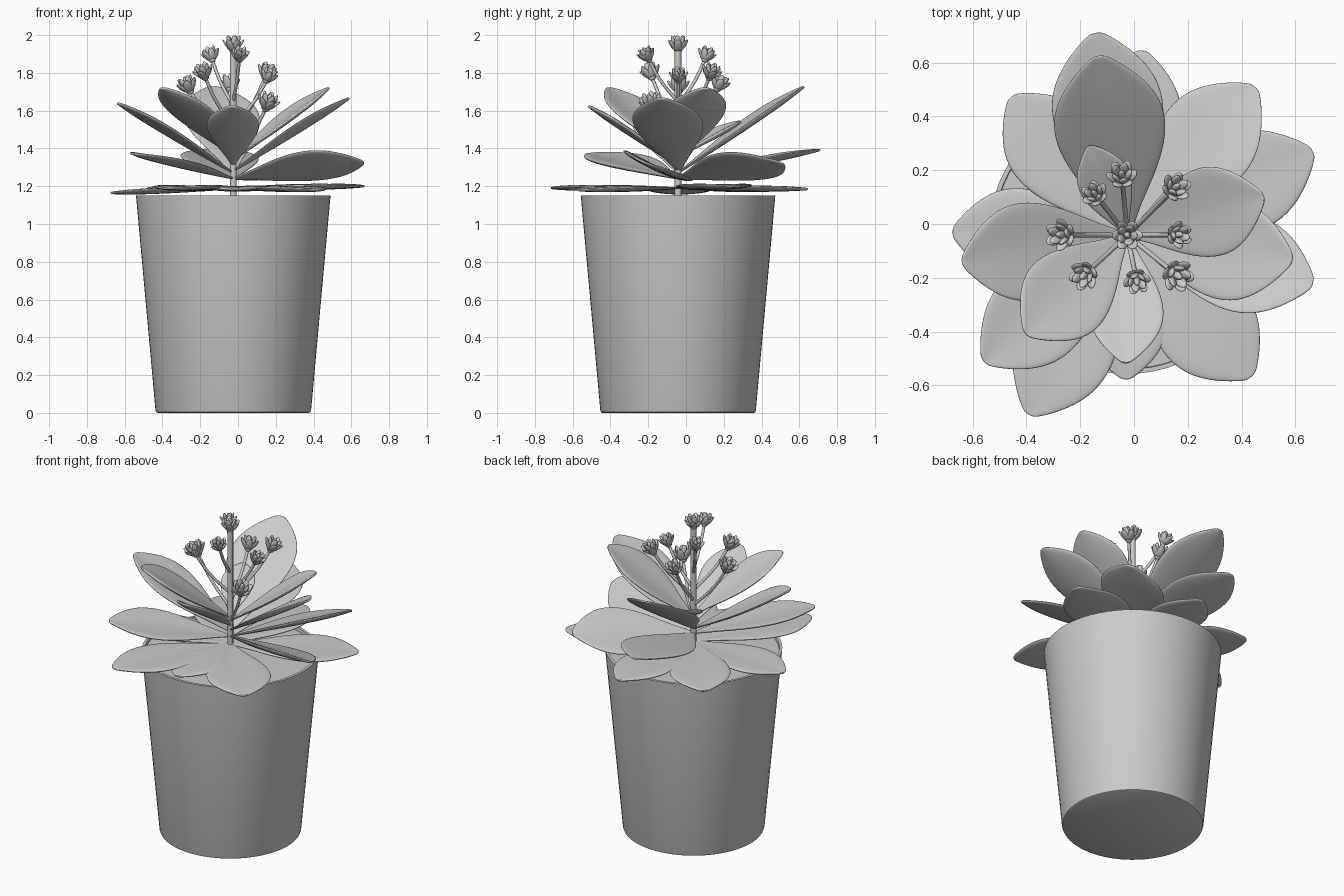
import bpy, bmesh, math
from mathutils import Vector, Matrix

if "Cube" in bpy.data.objects:
    bpy.data.objects.remove(bpy.data.objects["Cube"])

CX, CY = -0.025, -0.042


def make_object(name, bm):
    bmesh.ops.recalc_face_normals(bm, faces=bm.faces)
    me = bpy.data.meshes.new(name)
    bm.to_mesh(me)
    bm.free()
    ob = bpy.data.objects.new(name, me)
    bpy.context.collection.objects.link(ob)
    return ob


def lathe(name, profile, segs=64):
    """Revolve (radius, z) points around the plant axis; both ends meet the axis."""
    bm = bmesh.new()
    vs = [bm.verts.new((CX + r, CY, z)) for r, z in profile]
    es = [bm.edges.new(p) for p in zip(vs, vs[1:])]
    bmesh.ops.spin(bm, geom=vs + es, cent=(CX, CY, 0), axis=(0, 0, 1),
                   angle=2 * math.pi, steps=segs, use_duplicate=False)
    bmesh.ops.remove_doubles(bm, verts=bm.verts, dist=1e-4)
    ob = make_object(name, bm)
    bpy.context.view_layer.objects.active = ob
    ob.select_set(True)
    bpy.ops.object.shade_smooth_by_angle(angle=math.radians(35))
    ob.select_set(False)
    return ob


# Pot with a thin wall, and the soil filling it almost to the rim
lathe("pot", [(0, 0), (0.40, 0), (0.408, 0.004), (0.412, 0.015), (0.515, 1.15),
              (0.498, 1.15), (0.494, 1.10), (0, 1.10)])
lathe("soil", [(0, 1.105), (0.494, 1.105), (0.496, 1.13), (0, 1.135)])

# Half-width along the leaf: (position, fraction of width)
OUTLINE = [(0, 0.08), (0.15, 0.30), (0.32, 0.68), (0.5, 0.97), (0.66, 1.06),
           (0.8, 0.92), (0.92, 0.56), (1.0, 0.2), (1.015, 0.08)]
# Cross-section: (side, thickness)
SECTION = [(1, 0), (0.88, 0.8), (0.45, 1), (0, 0.85), (-0.45, 1), (-0.88, 0.8),
           (-1, 0), (-0.88, -0.8), (-0.4, -1), (0, -1.1), (0.4, -1), (0.88, -0.8)]


def leaf(name, tip, base_z, width, roll=0, cup=0.02, sag=0.0):
    base = Vector((CX, CY, base_z))
    axis = Vector(tip) - base
    d = axis.normalized()
    side = Vector((0, 0, 1)).cross(d).normalized()
    rot = Matrix.Rotation(math.radians(-roll), 3, d)
    side = rot @ side
    up = d.cross(side)
    bm = bmesh.new()
    rings = []
    for t, w in OUTLINE:
        thick = 0.014 * min(1, 0.35 + w * 0.7)
        c = base + axis * t - up * sag * math.sin(math.pi * min(t, 1))
        rings.append([bm.verts.new(c + side * (s * w * width / 2)
                                   + up * (h * thick + cup * w * s * s)) for s, h in SECTION])
    n = len(SECTION)
    for a, b in zip(rings, rings[1:]):
        for i in range(n):
            bm.faces.new((a[i], a[(i + 1) % n], b[(i + 1) % n], b[i]))
    bm.faces.new(rings[0])
    bm.faces.new(rings[-1])
    for f in bm.faces:
        f.smooth = True
    ob = make_object(name, bm)
    ob.modifiers.new("smooth", 'SUBSURF').levels = 2
    ob.modifiers["smooth"].render_levels = 2
    return ob


# Bottom tier, lying nearly flat on the rim
for i, (x, y, z, w) in enumerate([
        (0.03, 0.635, 1.185, 0.34), (0.655, 0.265, 1.20, 0.38), (0.43, -0.56, 1.18, 0.38),
        (-0.03, -0.57, 1.185, 0.30), (-0.385, -0.70, 1.19, 0.37), (-0.665, -0.03, 1.165, 0.34),
        (-0.45, 0.465, 1.18, 0.36)]):
    leaf(f"bottom_leaf_{i + 1}", (x, y, z), 1.19, w, cup=0.008)

# Middle tier: x, y, z, width, roll
for i, (x, y, z, w, r) in enumerate([
        (-0.14, 0.70, 1.39, 0.42, 0), (0.445, 0.50, 1.32, 0.40, 20),
        (0.655, -0.22, 1.325, 0.40, 22), (-0.55, -0.505, 1.37, 0.37, 5)]):
    leaf(f"middle_leaf_{i + 1}", (x, y, z), 1.24, w, r)

# Upper tier, rising steeply: x, y, z, base z, width
for i, (x, y, z, b, w) in enumerate([
        (-0.13, 0.615, 1.72, 1.27, 0.42), (0.475, 0.10, 1.715, 1.34, 0.34),
        (0.58, -0.13, 1.66, 1.28, 0.38), (-0.03, -0.51, 1.62, 1.31, 0.28),
        (-0.395, -0.405, 1.715, 1.36, 0.34), (-0.63, -0.14, 1.635, 1.27, 0.37),
        (-0.165, 0.285, 1.54, 1.36, 0.20)]):
    leaf(f"upper_leaf_{i + 1}", (x, y, z), b, w)


def tube(name, pts, radius):
    cu = bpy.data.curves.new(name, 'CURVE')
    cu.dimensions = '3D'
    cu.bevel_depth = radius
    cu.bevel_resolution = 2
    cu.use_fill_caps = True
    cu.resolution_u = 5
    sp = cu.splines.new('BEZIER')
    sp.bezier_points.add(len(pts) - 1)
    for p, co in zip(sp.bezier_points, pts):
        p.co = co
        p.handle_left_type = p.handle_right_type = 'AUTO'
    ob = bpy.data.objects.new(name, cu)
    bpy.context.collection.objects.link(ob)


def blossom_mesh():
    """Cup of petals around closed buds, growing along +z from the origin."""
    bm = bmesh.new()
    rings = [(6, 36, 0.075, 0.021, 0.008, 0.012, 0), (5, 17, 0.086, 0.019, 0.010, 0.010, 30),
             (1, 0, 0.082, 0.014, 0.014, 0, 0)]
    for count, lean, length, w, th, off, start in rings:
        for k in range(count):
            m = (Matrix.Rotation(math.radians(start) + 2 * math.pi * k / count, 4, 'Z')
                 @ Matrix.Translation((off, 0, 0))
                 @ Matrix.Rotation(math.radians(lean), 4, 'Y')
                 @ Matrix.Translation((0, 0, length / 2))
                 @ Matrix.Diagonal((th, w, length / 2, 1)))
            bmesh.ops.create_uvsphere(bm, u_segments=10, v_segments=8, radius=1, matrix=m)
    # Small base holding the petals
    bmesh.ops.create_uvsphere(bm, u_segments=10, v_segments=6, radius=0.022,
                              matrix=Matrix.Translation((0, 0, 0.008)))
    for f in bm.faces:
        f.smooth = True
    me = bpy.data.meshes.new("blossom")
    bm.to_mesh(me)
    bm.free()
    return me


blossom = blossom_mesh()


def add_blossom(name, center, direction, scale=1.0):
    d = direction.normalized()
    base = center - d * 0.042 * scale
    ob = bpy.data.objects.new(name, blossom)
    ob.matrix_world = (Matrix.Translation(base) @ d.to_track_quat('Z', 'Y').to_matrix().to_4x4()
                       @ Matrix.Scale(scale, 4))
    bpy.context.collection.objects.link(ob)
    return base


# Central flower stem and its top blossom
tube("flower_stem", [(CX, CY, 1.12), (CX, CY, 1.5), (CX, CY, 1.93)], 0.018)
add_blossom("blossom_top", Vector((CX, CY, 1.957)), Vector((0, 0, 1)))

# Side stalks, each carrying a blossom
for i, (x, y, z, s) in enumerate([
        (-0.045, 0.18, 1.75, 1.0), (0.155, 0.135, 1.81, 1.0), (-0.145, 0.11, 1.90, 0.9),
        (-0.27, -0.04, 1.74, 1.05), (0.165, -0.04, 1.79, 0.9), (-0.185, -0.19, 1.81, 1.0),
        (0.01, -0.21, 1.90, 0.9), (0.16, -0.19, 1.65, 1.1)]):
    c = Vector((x, y, z))
    out = Vector((x - CX, y - CY, 0))
    base = add_blossom(f"blossom_{i + 1}", c, out.normalized() * 0.45 + Vector((0, 0, 1)), s)
    root = Vector((CX, CY, z - 0.10 - out.length * 0.9))
    mid = root.lerp(base, 0.55) + out * 0.08
    tube(f"flower_stalk_{i + 1}", [root, mid, base], 0.009)
